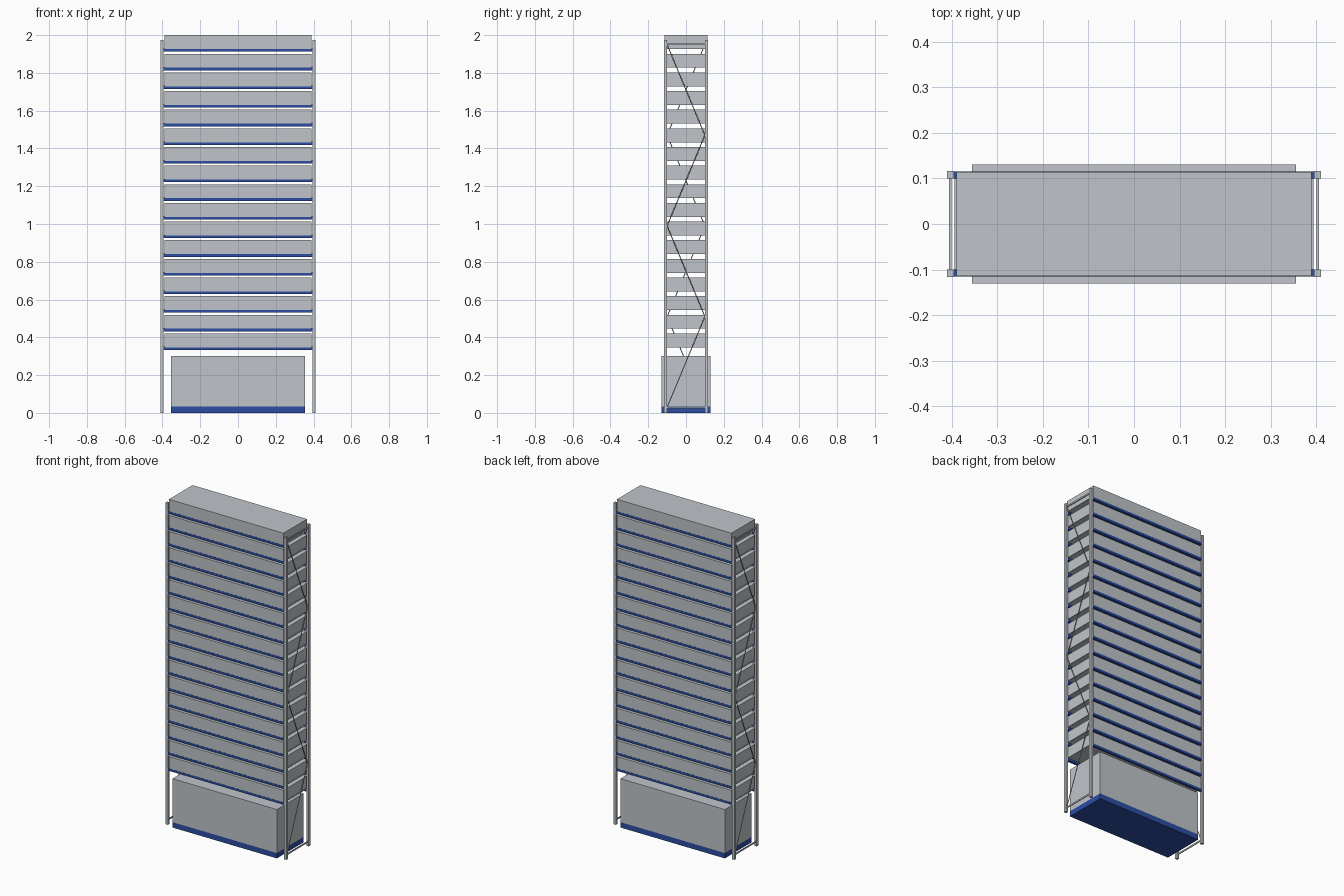
import bpy
import bmesh
from mathutils import Matrix, Vector

cube = bpy.data.objects.get("Cube")
if cube:
    bpy.data.objects.remove(cube, do_unlink=True)


def make_material(name, rgb):
    mat = bpy.data.materials.new(name)
    mat.use_nodes = True
    colour = (*rgb, 1.0)
    mat.diffuse_color = colour
    mat.node_tree.nodes["Principled BSDF"].inputs["Base Color"].default_value = colour
    return mat


GREY = make_material("light_grey", (0.53, 0.56, 0.59))
BLUE = make_material("rail_blue", (0.025, 0.075, 0.37))


def add_object(name, bm, mat):
    mesh = bpy.data.meshes.new(name)
    bm.to_mesh(mesh)
    bm.free()
    mesh.materials.append(mat)
    obj = bpy.data.objects.new(name, mesh)
    bpy.context.collection.objects.link(obj)
    return obj


def box(name, low, high, mat):
    low, high = Vector(low), Vector(high)
    bm = bmesh.new()
    bmesh.ops.create_cube(bm, size=1)
    bmesh.ops.scale(bm, vec=high - low, verts=bm.verts)
    bmesh.ops.translate(bm, vec=(low + high) / 2, verts=bm.verts)
    return add_object(name, bm, mat)


def rod(name, start, end, radius, mat):
    start, end = Vector(start), Vector(end)
    axis = end - start
    turn = axis.to_track_quat("Z", "Y").to_matrix().to_4x4()
    bm = bmesh.new()
    bmesh.ops.create_cone(bm, cap_ends=True, segments=8, radius1=radius,
                          radius2=radius, depth=axis.length,
                          matrix=Matrix.Translation((start + end) / 2) @ turn)
    return add_object(name, bm, mat)


# Base plinth and the cabinet on it
BASE_X, BASE_Y = 0.355, 0.13
box("base_plinth", (-BASE_X, -BASE_Y, 0), (BASE_X, BASE_Y, 0.033), BLUE)
box("base_cabinet", (-BASE_X, -BASE_Y, 0.033), (BASE_X, BASE_Y, 0.3), GREY)

# Stacked storage levels, each a load resting on a front and a back rail
LEVELS, PITCH = 17, 0.0987
LOAD_H, RAIL_H = 0.074, 0.014
INNER, OUTER = 0.1, 0.115
for i in range(LEVELS):
    top = 2.0 - PITCH * (LEVELS - 1 - i)
    bottom = top - LOAD_H
    box(f"load_{i + 1}", (-0.389, -0.114, bottom), (0.389, 0.114, top), GREY)
    box(f"shelf_floor_{i + 1}", (-0.394, -INNER, bottom),
        (0.394, INNER, bottom + 0.004), GREY)
    for side, label in ((-1, "front"), (1, "back")):
        y1, y2 = sorted((side * INNER, side * OUTER))
        box(f"{label}_rail_{i + 1}", (-0.395, y1, bottom - RAIL_H),
            (0.395, y2, bottom), BLUE)

# End frames: posts, cross bars and zigzag bracing, turned half round per end
BRACE_Z = (0.03, 0.51, 0.99, 1.47, 1.95)
for s, label in ((1, "left"), (-1, "right")):
    x1, x2 = sorted((s * 0.395, s * 0.41))
    for side, end in ((-1, "front"), (1, "back")):
        y1, y2 = sorted((side * INNER, side * (OUTER + 0.001)))
        box(f"{label}_{end}_post", (x1, y1, 0), (x2, y2, 1.975), GREY)
    b1, b2 = sorted((s * 0.4, s * 0.405))
    for z, end in ((0.022, "lower"), (1.95, "upper")):
        box(f"{label}_{end}_bar", (b1, -INNER, z), (b2, INNER, z + 0.009), GREY)
    for k in range(len(BRACE_Z) - 1):
        y = -INNER * s * (-1) ** k
        rod(f"{label}_brace_{k + 1}", (s * 0.4025, y, BRACE_Z[k]),
            (s * 0.4025, -y, BRACE_Z[k + 1]), 0.0025, GREY)
